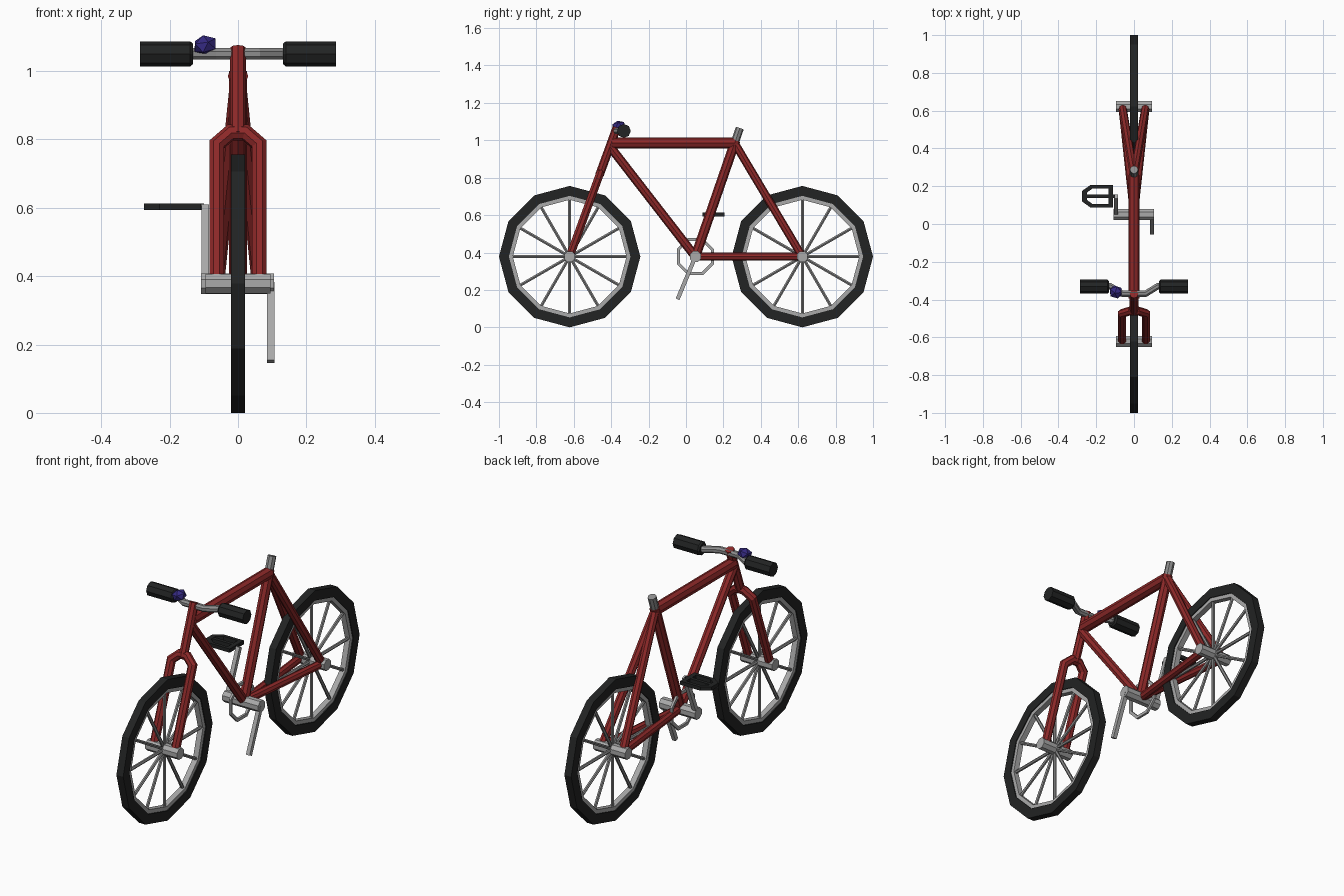
import bpy, bmesh, math
from mathutils import Vector

if "Cube" in bpy.data.objects:
    bpy.data.objects.remove(bpy.data.objects["Cube"], do_unlink=True)


def material(name, color):
    m = bpy.data.materials.new(name)
    m.use_nodes = True
    m.diffuse_color = (*color, 1)
    m.node_tree.nodes["Principled BSDF"].inputs["Base Color"].default_value = (*color, 1)
    return m


RED = material("frame red", (0.27, 0.022, 0.022))
SILVER = material("light metal", (0.40, 0.40, 0.40))
STEEL = material("dull metal", (0.27, 0.27, 0.27))
BLACK = material("black rubber", (0.016, 0.017, 0.017))
BLUE = material("bell blue", (0.035, 0.022, 0.22))


def finish(bm, name, mat):
    bmesh.ops.recalc_face_normals(bm, faces=bm.faces)
    mesh = bpy.data.meshes.new(name)
    bm.to_mesh(mesh)
    bm.free()
    mesh.materials.append(mat)
    ob = bpy.data.objects.new(name, mesh)
    bpy.context.collection.objects.link(ob)
    return ob


def tube(name, path, radius, mat, normal=None, sides=8, turn=0.0):
    """Faceted tube along a planar path, mitred at its bends."""
    pts = [Vector(p) for p in path]
    radii = radius if isinstance(radius, list) else [radius] * len(pts)
    first = (pts[1] - pts[0]).normalized()
    normal = Vector(normal).normalized() if normal else first.orthogonal().normalized()
    bm = bmesh.new()
    rings = []
    for i, p in enumerate(pts):
        before = (p - pts[i - 1]).normalized() if i else first
        after = (pts[i + 1] - p).normalized() if i < len(pts) - 1 else before
        along = (before + after).normalized()
        side = normal.cross(along) / along.dot(before)
        angles = [math.tau * k / sides + turn for k in range(sides)]
        rings.append([bm.verts.new(p + radii[i] * (math.cos(a) * normal + math.sin(a) * side))
                      for a in angles])
    for a, b in zip(rings, rings[1:]):
        for k in range(sides):
            j = (k + 1) % sides
            bm.faces.new((a[k], a[j], b[j], b[k]))
    bm.faces.new(rings[0])
    bm.faces.new(rings[-1])
    return finish(bm, name, mat)


def hoop(name, center, outer, inner, half, sides, mat, turn=0.0):
    """Flat-sided ring turning about the x axis."""
    bm = bmesh.new()
    section = [(outer, -half), (outer, half), (inner, half), (inner, -half)]
    rings = []
    for k in range(sides):
        a = math.tau * k / sides + turn
        rings.append([bm.verts.new(Vector(center) + Vector((x, r * math.cos(a), r * math.sin(a))))
                      for r, x in section])
    for k in range(sides):
        a, b = rings[k], rings[(k + 1) % sides]
        for i in range(4):
            j = (i + 1) % 4
            bm.faces.new((a[i], a[j], b[j], b[i]))
    return finish(bm, name, mat)


AXLE_Z = 0.378
WHEEL_Y = 0.622
HALF_SIDE = math.pi / 8

# Wheels: tyre, rim, hub and twelve spokes
for end, y in (("front", -WHEEL_Y), ("rear", WHEEL_Y)):
    c = Vector((0, y, AXLE_Z))
    hoop(end + "_tyre", c, 0.378, 0.325, 0.02, 12, BLACK)
    hoop(end + "_rim", c, 0.327, 0.304, 0.015, 12, SILVER)
    tube(end + "_hub", [c - Vector((0.095, 0, 0)), c + Vector((0.095, 0, 0))], 0.031, SILVER,
         normal=(0, 0, 1), turn=HALF_SIDE)
    for k in range(12):
        a = math.tau * k / 12
        tube(f"{end}_spoke_{k + 1}", [c, c + 0.315 * Vector((0, math.cos(a), math.sin(a)))],
             0.009, STEEL, normal=(1, 0, 0), sides=6)

# Main frame tubes
bracket = Vector((0, 0.05, AXLE_Z))
seat_joint = Vector((0, 0.26, 0.985))
post_dir = (seat_joint - bracket).normalized()
X = (1, 0, 0)
tube("top_tube", [(0, -0.395, 0.985), seat_joint], 0.03, RED, X)
tube("down_tube", [(0, -0.405, 0.965), bracket], 0.024, RED, X)
tube("seat_tube", [bracket, seat_joint + post_dir * 0.015], 0.026, RED, X)
tube("seat_post", [seat_joint, seat_joint + post_dir * 0.085], 0.022, STEEL, X)

# Paired rear stays
for side, s in (("left", 1), ("right", -1)):
    drop = Vector((s * 0.062, WHEEL_Y, AXLE_Z))
    tube(side + "_seat_stay", [seat_joint, drop], 0.022, RED, X)
    tube(side + "_chain_stay", [bracket, drop], 0.021, RED, (0, 0, 1))

# Fork and steerer share one tilted plane
axle = Vector((0, -WHEEL_Y, AXLE_Z))
lean = Vector((0, -0.37, 1.068)) - axle


def fork_point(x, z):
    return axle + lean * ((z - AXLE_Z) / lean.z) + Vector((x, 0, 0))


half = [(0.0625, AXLE_Z), (0.0625, 0.785), (0.022, 0.82)]
fork = [fork_point(x, z) for x, z in half] + [fork_point(-x, z) for x, z in reversed(half)]
tube("fork", fork, 0.023, RED, Vector(X).cross(lean), turn=HALF_SIDE)
tube("steerer", [fork_point(0, 0.815), fork_point(0, 1.068)], 0.023, RED, X)

# Handlebar and grips
BAR_Z = 1.05
bends = [(0.2, -0.33), (0.125, -0.33), (0.06, -0.37)]
bar = [(x, y, BAR_Z) for x, y in bends] + [(-x, y, BAR_Z) for x, y in reversed(bends)]
tube("handlebar", bar, 0.018, STEEL, (0, 0, 1), turn=HALF_SIDE)
for side, s in (("left", 1), ("right", -1)):
    tube(side + "_grip", [(s * x, -0.332, BAR_Z) for x in (0.286, 0.14, 0.132)],
         [0.037, 0.037, 0.03], BLACK, (0, 0, 1))

# Bell
bm = bmesh.new()
bmesh.ops.create_icosphere(bm, subdivisions=1, radius=0.038)
bell = finish(bm, "bell", BLUE)
bell.scale.z = 0.78
bell.rotation_euler = (0.2, -0.2, 0)
bell.location = (-0.096, -0.36, 1.076)

# Bottom bracket, chainring and cranks
tube("bottom_bracket", [bracket - Vector((0.108, 0, 0)), bracket + Vector((0.105, 0, 0))],
     0.032, SILVER, (0, 0, 1), turn=HALF_SIDE)
hoop("chainring", bracket - Vector((0.014, 0, 0)), 0.107, 0.09, 0.006, 8, SILVER, HALF_SIDE)
reach = Vector((0, 0.095, 0.228))
for side, s in (("left", 1), ("right", -1)):
    start = bracket + Vector((s * 0.096, 0, 0))
    crank = tube(side + "_crank", [start, start - s * reach], 0.0155, SILVER, X,
                 sides=4, turn=math.pi / 4)

# Pedal on the right crank: pointed open frame with a middle bar
PEDAL = Vector((-0.19, 0.147, 0.603))
outline = [(0.08, 0.06), (-0.04, 0.06), (-0.085, 0.028)]
outline += [(x, -y) for x, y in reversed(outline)]
bm = bmesh.new()
loops = [[bm.verts.new(PEDAL + Vector((x * f, y * f, z))) for x, y in outline]
         for f, z in ((1, -0.01), (1, 0.01), (0.7, 0.01), (0.7, -0.01))]
for i in range(4):
    a, b = loops[i], loops[(i + 1) % 4]
    for k in range(len(a)):
        j = (k + 1) % len(a)
        bm.faces.new((a[k], a[j], b[j], b[k]))
finish(bm, "pedal_frame", BLACK)
tube("pedal_axle", [PEDAL + Vector((0.09, 0, 0)), PEDAL - Vector((0.08, 0, 0))], 0.013, BLACK,
     (0, 0, 1), sides=4, turn=math.pi / 4)
